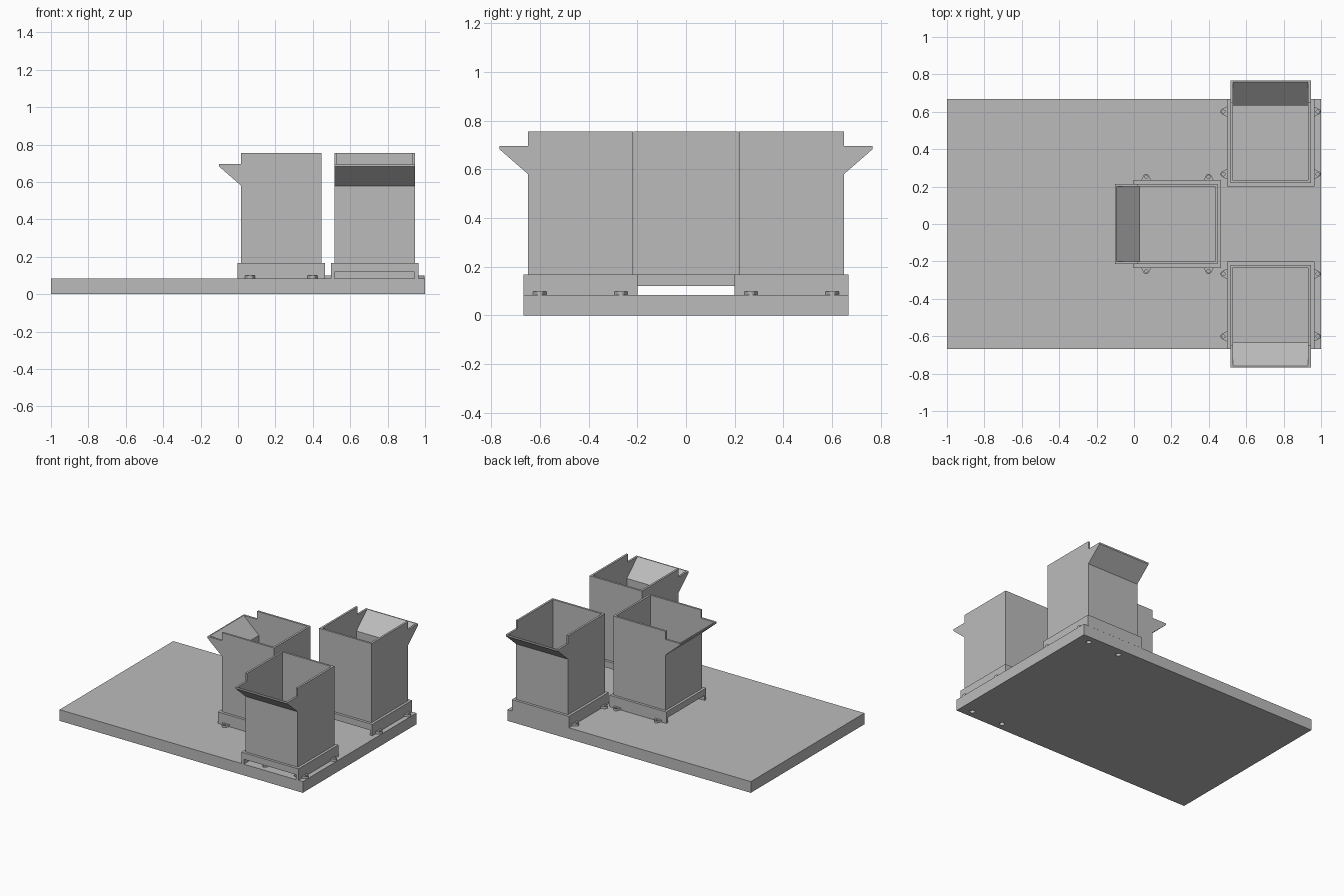
import bpy, bmesh, math
from mathutils import Matrix, Vector

cube = bpy.data.objects.get("Cube")
if cube:
    bpy.data.objects.remove(cube, do_unlink=True)

GREY = bpy.data.materials.new("plain grey")
GREY.use_nodes = True
GREY.diffuse_color = (0.5, 0.5, 0.5, 1)
GREY.node_tree.nodes["Principled BSDF"].inputs["Base Color"].default_value = (0.5, 0.5, 0.5, 1)

BOARD_TOP = 0.083
FLOOR = 0.12
LIP = 0.168
TOP = 0.755
HALF_BIN = 0.215
HALF_BASE = 0.234
WALL = 0.015


def box(bm, lo, hi):
    lo, hi = Vector(lo), Vector(hi)
    size = hi - lo
    m = Matrix.Translation((lo + hi) / 2) @ Matrix.Diagonal((*size, 1))
    bmesh.ops.create_cube(bm, size=1, matrix=m)


def prism(bm, points, step):
    """Extrude a closed outline of 3D points along step."""
    face = bm.faces.new([bm.verts.new(p) for p in points])
    out = bmesh.ops.extrude_face_region(bm, geom=[face], use_keep_orig=True)
    moved = [v for v in out["geom"] if isinstance(v, bmesh.types.BMVert)]
    bmesh.ops.translate(bm, verts=moved, vec=step)


def finish(name, bm, matrix=Matrix()):
    bmesh.ops.recalc_face_normals(bm, faces=bm.faces[:])
    mesh = bpy.data.meshes.new(name)
    bm.to_mesh(mesh)
    bm.free()
    mesh.transform(matrix)
    mesh.materials.append(GREY)
    ob = bpy.data.objects.new(name, mesh)
    bpy.context.collection.objects.link(ob)
    return ob


def drill(ob, centres, radius):
    """Cut upright round holes through an object."""
    bm = bmesh.new()
    for x, y in centres:
        bmesh.ops.create_cone(bm, cap_ends=True, segments=16, radius1=radius,
                              radius2=radius, depth=1,
                              matrix=Matrix.Translation((x, y, 0)))
    cutter = finish("hole_cutter", bm)
    mod = ob.modifiers.new("holes", "BOOLEAN")
    mod.operation = "DIFFERENCE"
    mod.solver = "EXACT"
    mod.object = cutter
    bpy.context.view_layer.objects.active = ob
    bpy.ops.object.modifier_apply(modifier=mod.name)
    bpy.data.objects.remove(cutter, do_unlink=True)


# Board with small through holes below the two outer bins
bm = bmesh.new()
box(bm, (-1, -0.667, 0), (1, 0.667, BOARD_TOP))
board = finish("board", bm)
drill(board, [(x, s * 0.61) for x in (0.65, 0.91) for s in (-1, 1)], 0.018)


# Each bin is made with its chute facing -y, then turned into place
def make_base(name, place, closed):
    bm = bmesh.new()
    h, b = HALF_BASE, HALF_BIN
    # Solid side walls, floor and raised end rails
    for s in (-1, 1):
        xs = sorted((s * b, s * h))
        box(bm, (xs[0], -h, BOARD_TOP), (xs[1], h, LIP))
        ys = sorted((s * b, s * h))
        low = BOARD_TOP if closed and s < 0 else FLOOR
        box(bm, (-b, ys[0], low), (b, ys[1], LIP))
    box(bm, (-b, -b, FLOOR), (b, b, FLOOR + 0.012))
    finish(name + "_base", bm, place)

    # Rounded mounting ears on the solid sides
    bm = bmesh.new()
    centres = []
    for sx in (-1, 1):
        for sy in (-1, 1):
            cy, cx, r = sy * 0.167, sx * (h + 0.018), 0.016
            arc = [(cx + sx * r * math.cos(a), cy + r * math.sin(a), BOARD_TOP)
                   for a in [math.radians(-75 + 25 * i) for i in range(7)]]
            outline = [(sx * h, cy - 0.027, BOARD_TOP)] + arc + [(sx * h, cy + 0.027, BOARD_TOP)]
            prism(bm, outline, (0, 0, 0.016))
            centres.append((cx, cy))
    ears = finish(name + "_ears", bm)
    drill(ears, centres, 0.009)
    ears.data.transform(place)


def make_bin(name, place):
    bm = bmesh.new()
    b, i = HALF_BIN, HALF_BIN - WALL
    tip, low, lip = -0.333, 0.58, 0.695
    # Side walls, each carrying a chute cheek
    side = [(b, FLOOR), (b, TOP), (-b, TOP), (-b, lip), (tip, lip),
            (tip, lip - 0.012), (-b, low), (-b, FLOOR)]
    for x in (-b, i):
        prism(bm, [(x, y, z) for y, z in side], (WALL, 0, 0))
    # Back wall, low front wall and inner floor
    box(bm, (-i, i, FLOOR), (i, b, TOP))
    box(bm, (-i, -b, FLOOR), (i, -i, low))
    box(bm, (-i, -i, FLOOR + 0.012), (i, i, FLOOR + 0.025))
    # Sloping chute plate
    slope = [(-b, low), (tip, lip - 0.012), (tip, lip), (tip + 0.008, lip), (-i, low)]
    prism(bm, [(-i, y, z) for y, z in slope], (2 * i, 0, 0))
    finish(name + "_bin", bm, place)


for name, x, y, turn, closed in (("front", 0.73, -0.4335, 0, False),
                                 ("back", 0.73, 0.4335, 180, True),
                                 ("middle", 0.232, 0, -90, False)):
    place = Matrix.Translation((x, y, 0)) @ Matrix.Rotation(math.radians(turn), 4, "Z")
    make_base(name, place, closed)
    make_bin(name, place)
